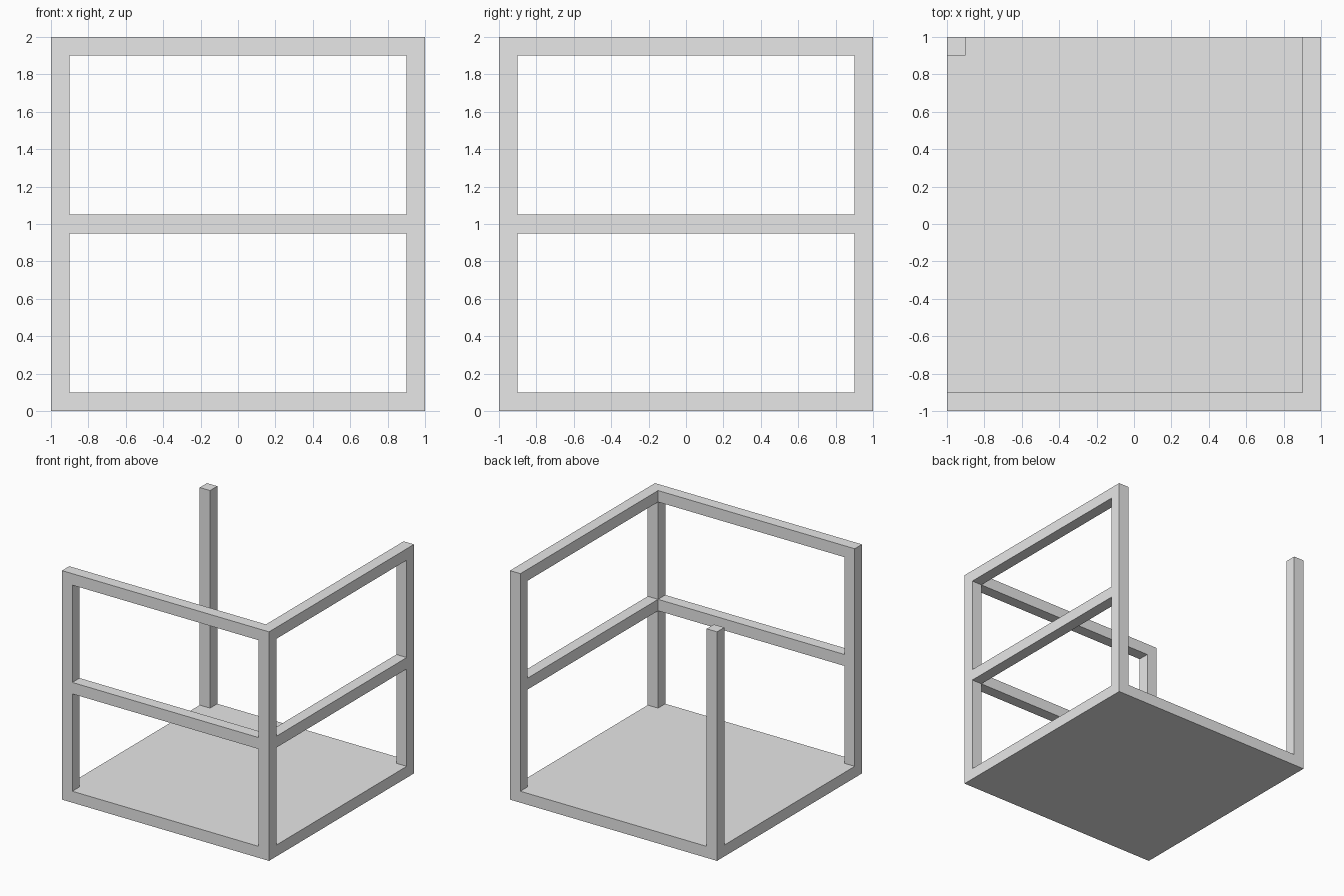
import bpy

cube = bpy.data.objects.get("Cube")
if cube:
    bpy.data.objects.remove(cube, do_unlink=True)

# Single grey material
GREY = (0.8, 0.8, 0.8, 1)
grey = bpy.data.materials.new("light_grey")
grey.use_nodes = True
grey.diffuse_color = GREY
grey.node_tree.nodes["Principled BSDF"].inputs["Base Color"].default_value = GREY

T = 0.1            # thickness of every bar and of the floor
E = 1 - T / 2      # centre line of the outer bars
SPAN = 2 - 2 * T   # clear length between posts


def box(name, centre, size):
    bpy.ops.mesh.primitive_cube_add(size=1, location=centre)
    obj = bpy.context.object
    obj.name = name
    obj.scale = size
    bpy.ops.object.transform_apply(location=False, rotation=False, scale=True)
    obj.data.materials.append(grey)
    return obj


# Floor slab
box("floor", (0, 0, T / 2), (2, 2, T))

# Four corner posts
for side, x in (("left", E), ("right", -E)):
    for end, y in (("front", -E), ("back", E)):
        box(f"{end}_{side}_post", (x, y, 1 + T / 2), (T, T, 2 - T))

# Middle and top rails along the front and the left side
for level, z in (("middle", 1), ("top", 2 - T / 2)):
    box(f"front_{level}_rail", (0, -E, z), (SPAN, T, T))
    box(f"left_{level}_rail", (E, 0, z), (T, SPAN, T))
